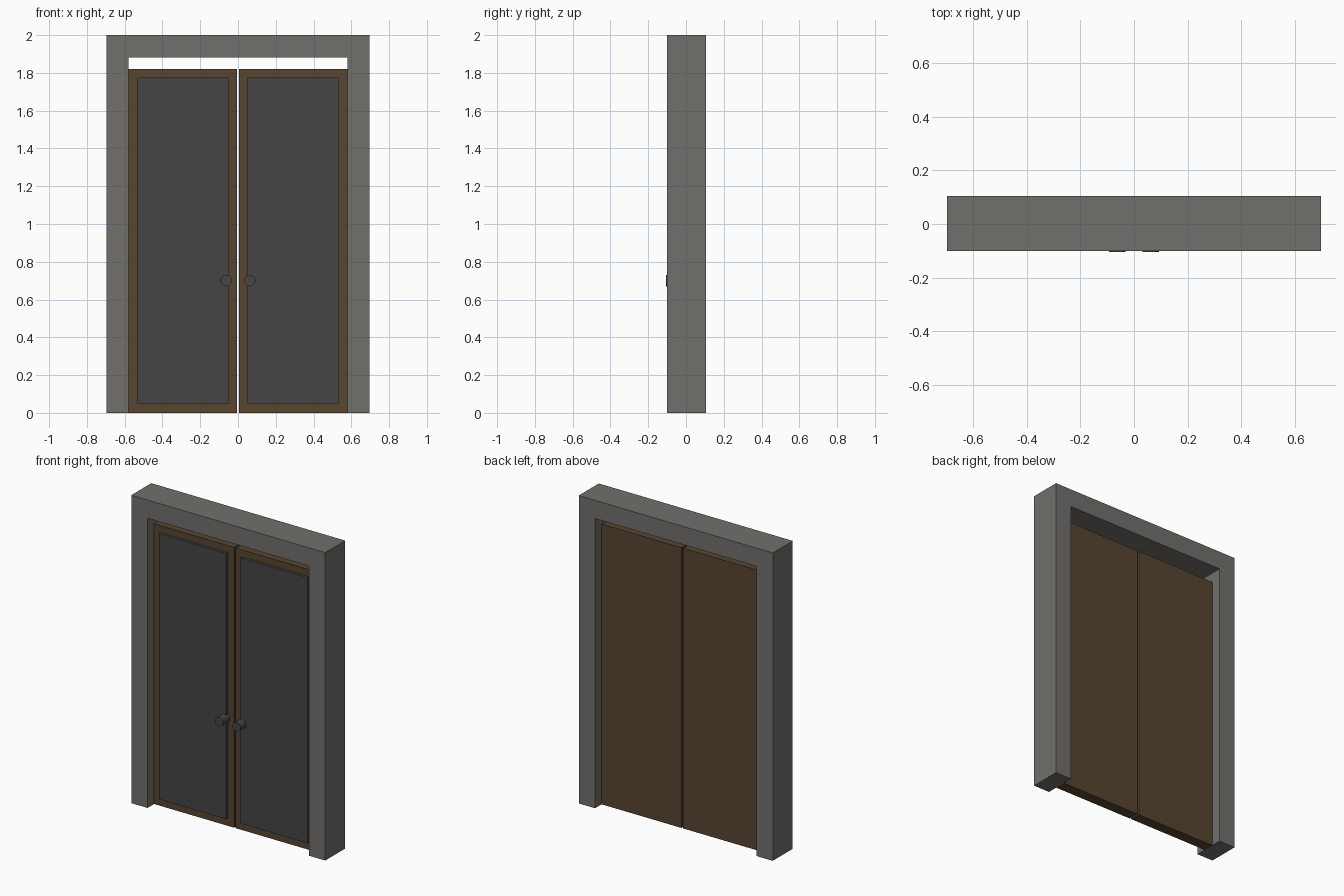
import bpy
import bmesh
from math import pi
from mathutils import Matrix, Vector

if "Cube" in bpy.data.objects:
    bpy.data.objects.remove(bpy.data.objects["Cube"])


def material(name, r, g, b):
    m = bpy.data.materials.new(name)
    m.use_nodes = True
    m.diffuse_color = (r, g, b, 1)
    m.node_tree.nodes["Principled BSDF"].inputs["Base Color"].default_value = (r, g, b, 1)
    return m


stone = material("warm grey stone", 0.17, 0.16, 0.15)
wood = material("dark brown wood", 0.095, 0.06, 0.03)
metal = material("charcoal panel", 0.06, 0.06, 0.06)


def finish(name, bm, mat):
    bmesh.ops.recalc_face_normals(bm, faces=bm.faces)
    mesh = bpy.data.meshes.new(name)
    bm.to_mesh(mesh)
    bm.free()
    mesh.materials.append(mat)
    obj = bpy.data.objects.new(name, mesh)
    bpy.context.collection.objects.link(obj)
    return obj


def box(name, low, high, mat):
    low, high = Vector(low), Vector(high)
    bm = bmesh.new()
    bmesh.ops.create_cube(bm, size=1)
    bmesh.ops.scale(bm, vec=high - low, verts=bm.verts)
    bmesh.ops.translate(bm, vec=(low + high) / 2, verts=bm.verts)
    return finish(name, bm, mat)


# Door surround: an upside-down U outline pushed back through its depth
HALF, OPEN, HEAD, FRONT, BACK = 0.697, 0.58, 1.882, -0.1, 0.105
right_half = [(OPEN, HEAD), (OPEN, 0), (HALF, 0), (HALF, 2)]
outline = right_half + [(-x, z) for x, z in reversed(right_half)]
bm = bmesh.new()
face = bm.faces.new([bm.verts.new((x, FRONT, z)) for x, z in outline])
pushed = bmesh.ops.extrude_face_region(bm, geom=[face])
moved = [v for v in pushed["geom"] if isinstance(v, bmesh.types.BMVert)]
bmesh.ops.translate(bm, vec=(0, BACK - FRONT, 0), verts=moved)
finish("door_surround", bm, stone)

# Two mirrored leaves, each with a raised panel and a round knob
for side, s in (("left", 1), ("right", -1)):
    xs = sorted((s * 0.006, s * OPEN))
    box(side + "_door", (xs[0], -0.033, 0), (xs[1], 0.038, 1.82), wood)
    xs = sorted((s * 0.05, s * 0.533))
    box(side + "_panel", (xs[0], -0.05, 0.05), (xs[1], -0.03, 1.775), metal)

    bm = bmesh.new()
    bmesh.ops.create_cone(bm, cap_ends=True, segments=24, radius1=0.03, radius2=0.03,
                          depth=0.073, matrix=Matrix.Translation((s * 0.0625, -0.0685, 0.7))
                          @ Matrix.Rotation(pi / 2, 4, "X"))
    knob = finish(side + "_knob", bm, metal)
    bpy.ops.object.select_all(action="DESELECT")
    knob.select_set(True)
    bpy.context.view_layer.objects.active = knob
    bpy.ops.object.shade_smooth_by_angle()
